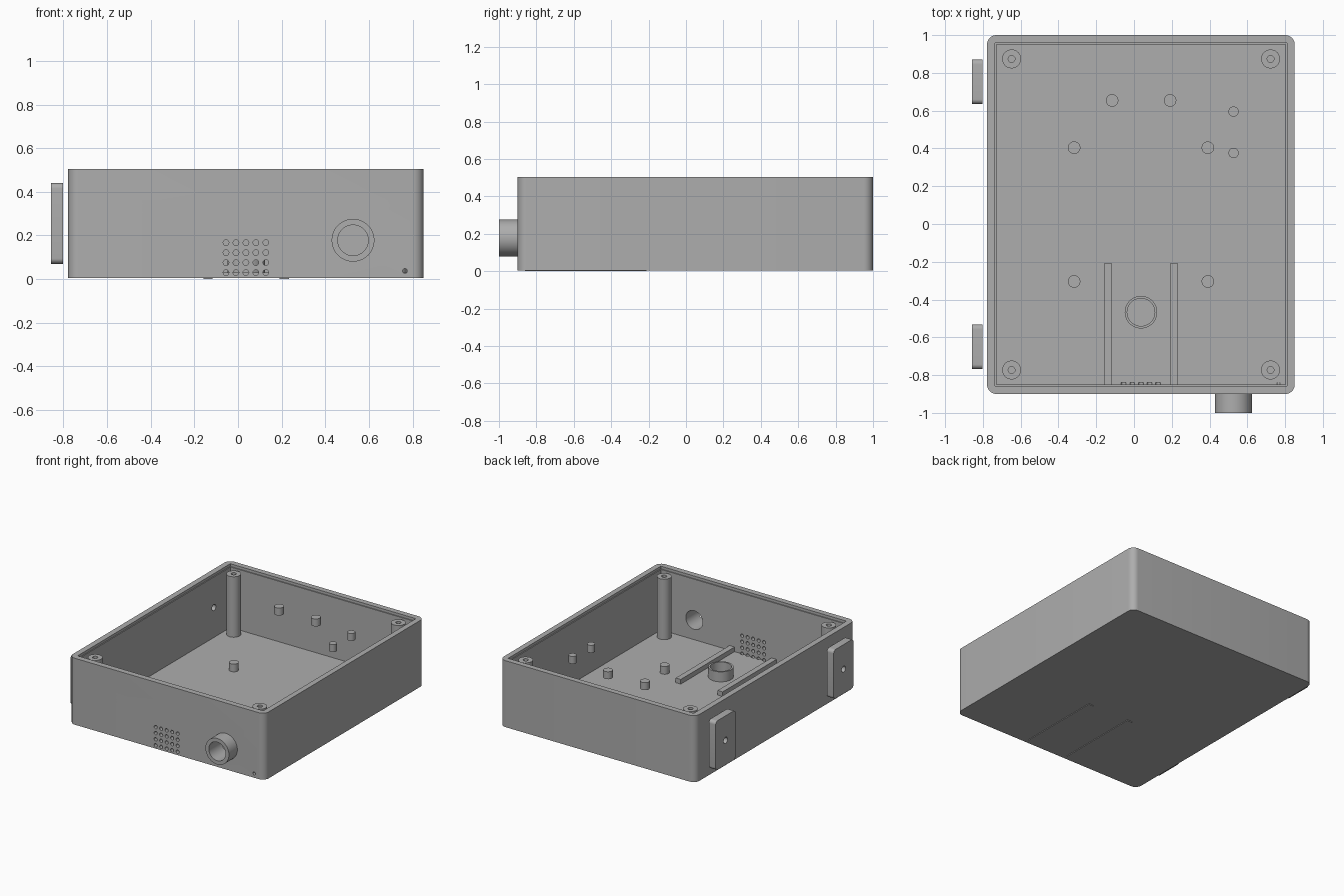
import bpy, bmesh, math
from mathutils import Matrix, Vector

cube = bpy.data.objects.get("Cube")
if cube:
    bpy.data.objects.remove(cube, do_unlink=True)

grey = bpy.data.materials.new("plastic_grey")
grey.use_nodes = True
COLOUR = (0.42, 0.42, 0.42, 1)
grey.diffuse_color = COLOUR
grey.node_tree.nodes["Principled BSDF"].inputs["Base Color"].default_value = COLOUR

AXIS = {"x": Matrix.Rotation(math.pi / 2, 4, "Y"),
        "y": Matrix.Rotation(math.pi / 2, 4, "X"),
        "z": Matrix.Identity(4)}


def finish(bm, name):
    mesh = bpy.data.meshes.new(name)
    bm.to_mesh(mesh)
    bm.free()
    mesh.materials.append(grey)
    obj = bpy.data.objects.new(name, mesh)
    bpy.context.collection.objects.link(obj)
    return obj


def box(name, low, high, radius=0, along=2):
    """Box between two corners, with the edges along one axis rounded."""
    low, high = Vector(low), Vector(high)
    bm = bmesh.new()
    bmesh.ops.create_cube(bm, size=1)
    for v in bm.verts:
        v.co = (low + high) / 2 + v.co * (high - low)
    if radius:
        edges = [e for e in bm.edges
                 if abs((e.verts[0].co - e.verts[1].co).normalized()[along]) > 0.9]
        bmesh.ops.bevel(bm, geom=edges, offset=radius, segments=8,
                        profile=0.5, affect="EDGES")
    return finish(bm, name)


def rod(name, centre, radius, length, axis="z", sides=40):
    bm = bmesh.new()
    bmesh.ops.create_cone(bm, cap_ends=True, segments=sides, radius1=radius,
                          radius2=radius, depth=length,
                          matrix=Matrix.Translation(centre) @ AXIS[axis])
    return finish(bm, name)


def post(name, x, y, z0, z1, radius):
    return rod(name, (x, y, (z0 + z1) / 2), radius, z1 - z0)


def cut(obj, cutters):
    """Subtract the cutters, keep the result as plain mesh, drop the cutters."""
    for c in cutters:
        c.hide_render = True
        mod = obj.modifiers.new("cut", "BOOLEAN")
        mod.operation, mod.solver, mod.object = "DIFFERENCE", "EXACT", c
    graph = bpy.context.evaluated_depsgraph_get()
    mesh = bpy.data.meshes.new_from_object(obj.evaluated_get(graph))
    obj.modifiers.clear()
    obj.data = mesh
    for c in cutters:
        bpy.data.objects.remove(c, do_unlink=True)
    return obj


FLOOR, RIM = 0.03, 0.505
PLATE_Y = (-0.65, 0.753)
PORT = (0.527, 0.178)
parts = []

# Open tray with a shallow lid step
shell = box("case_shell", (-0.778, -0.9, 0.005), (0.851, 1, RIM), 0.05)
cutters = [box("cavity", (-0.728, -0.85, FLOOR), (0.803, 0.951, 0.7)),
           box("lid_step", (-0.735, -0.857, 0.485), (0.81, 0.958, 0.7))]

# Speaker grille, port opening, small front hole and side screw holes
for col in range(5):
    for row in range(4):
        cutters.append(rod("grille_hole", (-0.055 + 0.0457 * col, -0.88, 0.03 + 0.0457 * row),
                           0.013, 0.08, "y", 20))
cutters.append(rod("port_hole", (PORT[0], -0.88, PORT[1]), 0.07, 0.1, "y"))
cutters.append(rod("pin_hole", (0.765, -0.88, 0.037), 0.011, 0.08, "y", 20))
for y in PLATE_Y:
    cutters.append(rod("side_hole", (-0.75, y, 0.255), 0.023, 0.1, "x", 24))
parts.append(cut(shell, cutters))

# Front cable port
port = rod("cable_port", (PORT[0], -0.949, PORT[1]), 0.098, 0.102, "y", 48)
parts.append(cut(port, [rod("bore", (PORT[0], -0.95, PORT[1]), 0.07, 0.3, "y")]))

# Side mounting plates
for y in PLATE_Y:
    plate = box("mounting_plate", (-0.857, y - 0.118, 0.07), (-0.801, y + 0.118, 0.44), 0.025, 0)
    parts.append(cut(plate, [rod("bore", (-0.83, y, 0.255), 0.023, 0.2, "x", 24)]))

# Corner screw bosses
for x in (-0.648, 0.723):
    for y in (-0.773, 0.874):
        boss = post("screw_boss", x, y, 0.02, 0.485, 0.05)
        parts.append(cut(boss, [post("bore", x, y, 0.25, 0.6, 0.018)]))

# Floor standoffs
for x in (-0.317, 0.391):
    for y in (-0.304, 0.404):
        parts.append(post("floor_standoff", x, y, 0.02, 0.088, 0.033))

# Raised standoffs near the rim
for x, y, r in ((-0.116, 0.654, 0.033), (0.191, 0.654, 0.033),
                (0.527, 0.595, 0.027), (0.527, 0.376, 0.027)):
    parts.append(post("raised_standoff", x, y, 0.412, 0.468, r))

# Sensor ring and the two guide rails that show under the floor
ring = post("sensor_ring", 0.037, -0.467, 0.02, 0.105, 0.086)
parts.append(cut(ring, [post("bore", 0.037, -0.467, 0.01, 0.2, 0.073)]))
for x in (-0.137, 0.212):
    parts.append(box("guide_rail", (x - 0.021, -0.862, 0), (x + 0.021, -0.21, 0.065)))

# Smooth the round walls, keep the edges crisp
bpy.ops.object.select_all(action="DESELECT")
for p in parts:
    p.select_set(True)
bpy.context.view_layer.objects.active = parts[0]
bpy.ops.object.shade_smooth_by_angle(angle=math.radians(30))
